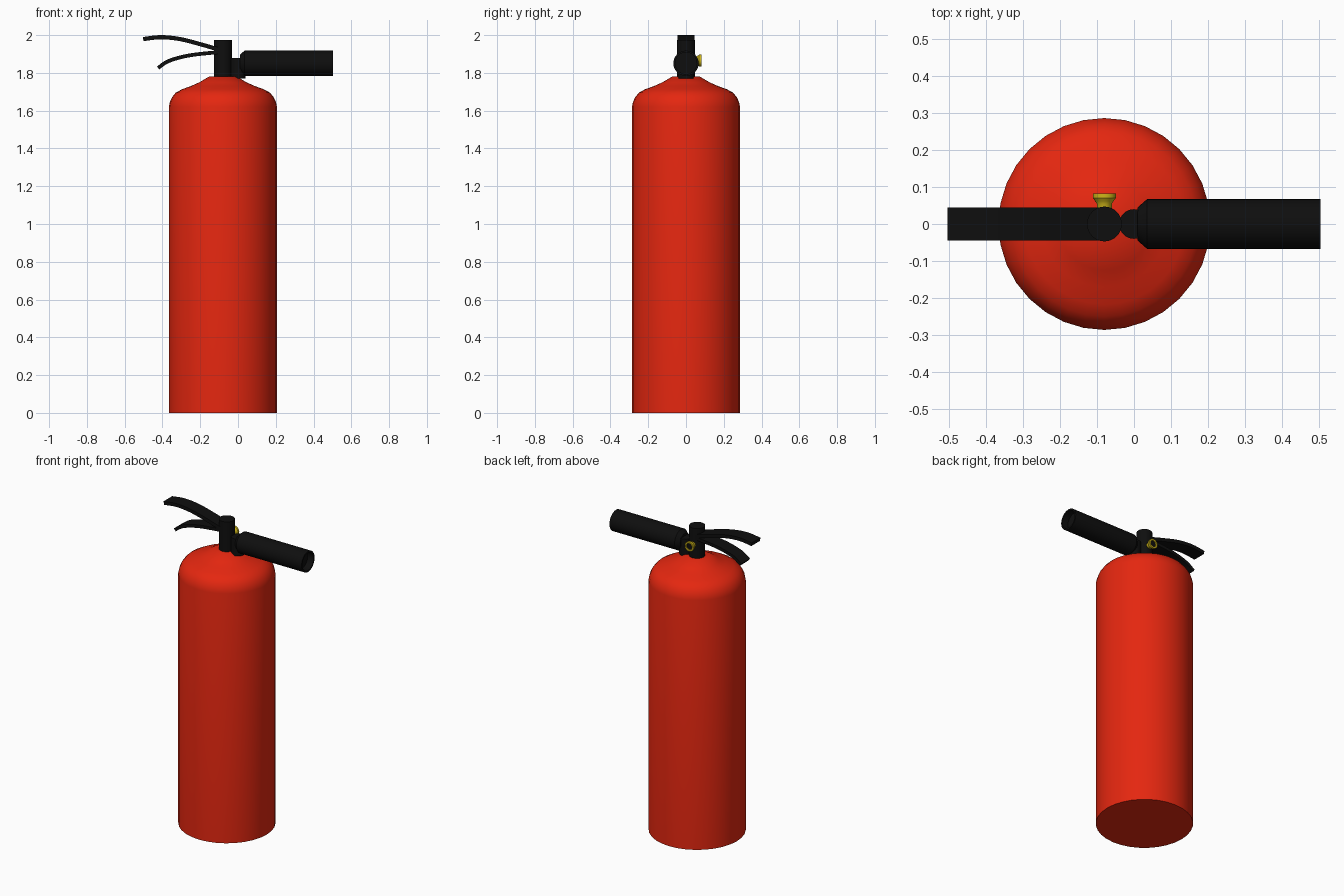
import bpy, bmesh, math
from mathutils import Matrix, Vector

if "Cube" in bpy.data.objects:
    bpy.data.objects.remove(bpy.data.objects["Cube"])

CX = -0.08  # axis of the tank and valve


def material(name, rgb):
    m = bpy.data.materials.new(name)
    m.diffuse_color = (*rgb, 1)
    m.use_nodes = True
    m.node_tree.nodes["Principled BSDF"].inputs["Base Color"].default_value = m.diffuse_color
    return m


RED = material("red paint", (0.78, 0.02, 0.005))
BLACK = material("black plastic", (0.0045, 0.0045, 0.0045))
YELLOW = material("yellow brass", (0.62, 0.47, 0.01))


def finish(bm, name, mats, angle=35):
    bmesh.ops.recalc_face_normals(bm, faces=bm.faces)
    me = bpy.data.meshes.new(name)
    bm.to_mesh(me)
    bm.free()
    for m in mats:
        me.materials.append(m)
    ob = bpy.data.objects.new(name, me)
    bpy.context.collection.objects.link(ob)
    bpy.ops.object.select_all(action='DESELECT')
    ob.select_set(True)
    bpy.context.view_layer.objects.active = ob
    bpy.ops.object.shade_smooth_by_angle(angle=math.radians(angle))
    return ob


def lathe(name, profile, mats, origin, axis='Z', sides=32, cap_mat=0):
    """Turn (radius, distance) pairs round an axis, capping both ends."""
    bm = bmesh.new()
    rings = [[bm.verts.new((r * math.cos(2 * math.pi * i / sides),
                            r * math.sin(2 * math.pi * i / sides), d))
              for i in range(sides)] for r, d in profile]
    for a, b in zip(rings, rings[1:]):
        for i in range(sides):
            j = (i + 1) % sides
            bm.faces.new((a[i], a[j], b[j], b[i]))
    bm.faces.new(rings[0])
    bm.faces.new(rings[-1]).material_index = cap_mat
    turn = Vector((0, 0, 1)).rotation_difference(
        Vector({'X': (1, 0, 0), 'Y': (0, 1, 0), 'Z': (0, 0, 1)}[axis]))
    bm.transform(Matrix.Translation(origin) @ turn.to_matrix().to_4x4())
    return finish(bm, name, mats)


def smooth_path(pts, steps=4):
    """Catmull-Rom curve through 2D points."""
    p = [Vector(q) for q in pts]
    p = [2 * p[0] - p[1]] + p + [2 * p[-1] - p[-2]]
    out = []
    for a, b, c, d in zip(p, p[1:], p[2:], p[3:]):
        for k in range(steps):
            t = k / steps
            out.append(0.5 * (2 * b + (c - a) * t + (2 * a - 5 * b + 4 * c - d) * t * t
                              + (3 * b - a - 3 * c + d) * t ** 3))
    return out + [p[-2]]


def lever(name, pts, half_width=0.044, half_thick=0.011):
    """Flat strip swept along a path in the x-z plane."""
    path = smooth_path(pts)
    bm = bmesh.new()
    rings = []
    for i, q in enumerate(path):
        t = (path[min(i + 1, len(path) - 1)] - path[max(i - 1, 0)]).normalized()
        n = Vector((-t.y, t.x)) * half_thick
        rings.append([bm.verts.new((q.x + s * n.x, y * half_width, q.y + s * n.y))
                      for s, y in ((1, -1), (1, 1), (-1, 1), (-1, -1))])
    for a, b in zip(rings, rings[1:]):
        for i in range(4):
            j = (i + 1) % 4
            bm.faces.new((a[i], a[j], b[j], b[i]))
    bm.faces.new(rings[0])
    bm.faces.new(rings[-1])
    return finish(bm, name, [BLACK])


# Tank with rounded shoulder and conical top
lathe("tank", [(0.286, 0), (0.286, 1.62), (0.281, 1.645), (0.27, 1.67), (0.25, 1.695),
               (0.217, 1.713), (0.17, 1.73), (0.125, 1.75), (0.074, 1.78)],
      [RED], (CX, 0, 0))

# Valve post
lathe("valve_post", [(0.047, 1.76), (0.047, 1.974)], [BLACK], (CX, 0, 0))

# Outlet neck and discharge horn with a shallow open mouth
lathe("outlet_neck", [(0.04, CX), (0.04, 0.03)], [BLACK], (0, 0, 1.85))
lathe("horn", [(0.045, 0.01), (0.067, 0.035), (0.067, 0.503), (0.057, 0.503), (0.057, 0.46)],
      [BLACK], (0, 0, 1.851), axis='X')

# Squeeze levers
lever("upper_lever", [(-0.502, 1.979), (-0.41, 1.989), (-0.307, 1.979),
                      (-0.2, 1.952), (-0.11, 1.926), (-0.075, 1.916)])
lever("lower_lever", [(-0.423, 1.826), (-0.375, 1.859), (-0.307, 1.882),
                      (-0.228, 1.897), (-0.11, 1.909), (-0.075, 1.91)], half_thick=0.01)

# Pressure gauge on the back, brass rim round a dark dial
lathe("pressure_gauge", [(0.02, 0.03), (0.02, 0.054), (0.025, 0.062), (0.031, 0.07),
                         (0.031, 0.083), (0.021, 0.083), (0.021, 0.076)],
      [YELLOW, BLACK], (CX, 0, 1.866), axis='Y', sides=24, cap_mat=1)
